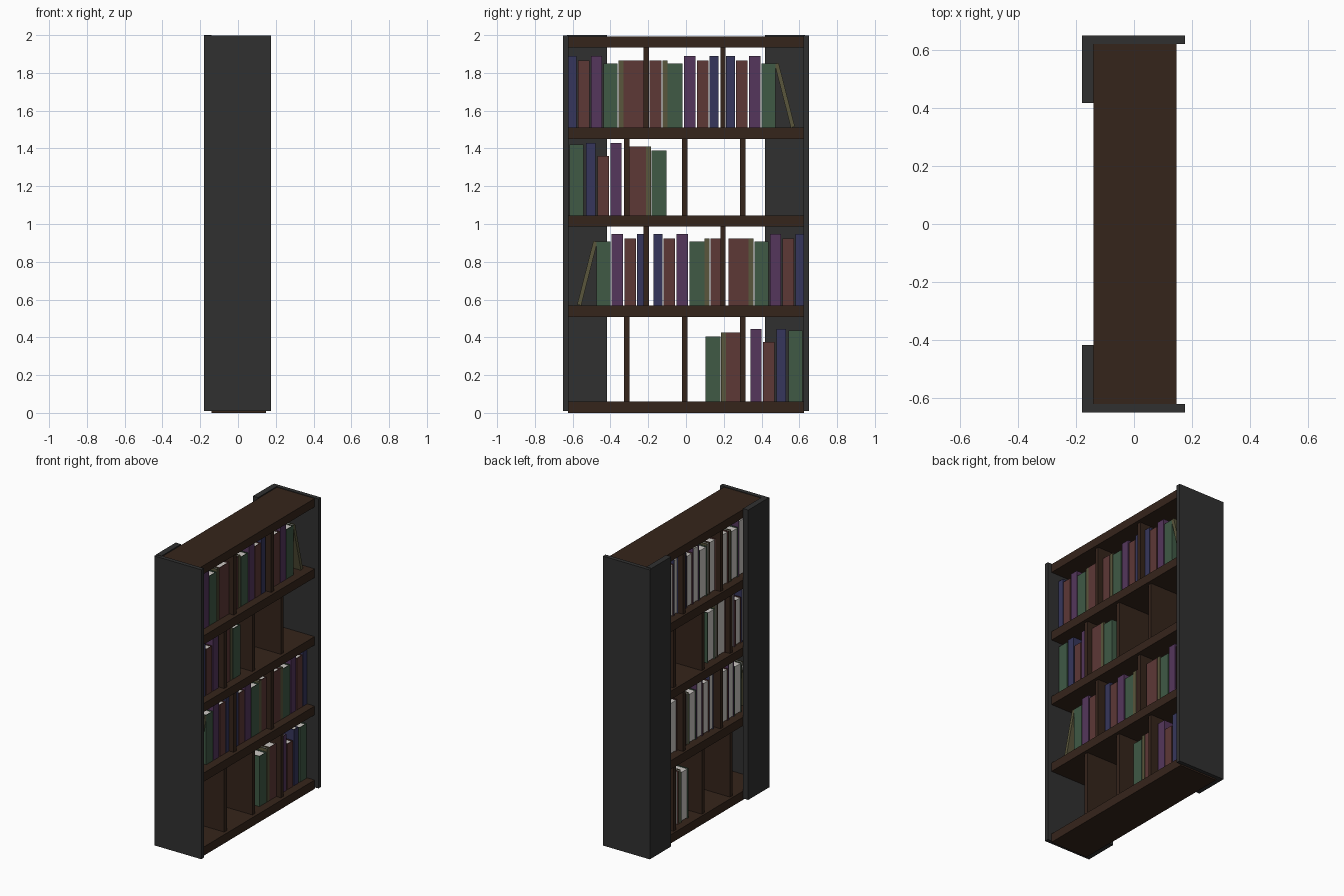
import bpy, bmesh
from math import radians
from mathutils import Matrix, Vector

if "Cube" in bpy.data.objects:
    bpy.data.objects.remove(bpy.data.objects["Cube"])


def material(name, rgb):
    m = bpy.data.materials.new(name)
    m.diffuse_color = (*rgb, 1)
    m.use_nodes = True
    m.node_tree.nodes["Principled BSDF"].inputs["Base Color"].default_value = m.diffuse_color
    return m


DARK = material("dark_panel", (0.03, 0.03, 0.03))
WOOD = material("dark_wood", (0.036, 0.018, 0.011))
PAGES = material("pages", (0.6, 0.58, 0.55))
CLOTH = {
    "red": material("red_cover", (0.11, 0.04, 0.037)),
    "green": material("green_cover", (0.05, 0.1, 0.06)),
    "blue": material("blue_cover", (0.037, 0.037, 0.107)),
    "purple": material("purple_cover", (0.09, 0.037, 0.107)),
    "olive": material("olive_cover", (0.1, 0.093, 0.045)),
}


def add_box(bm, lo, hi, slot=0):
    lo, hi = Vector(lo), Vector(hi)
    m = Matrix.Translation((lo + hi) / 2) @ Matrix.Diagonal((*(hi - lo), 1))
    verts = bmesh.ops.create_cube(bm, size=1, matrix=m)["verts"]
    for f in {f for v in verts for f in v.link_faces}:
        f.material_index = slot


def finish(bm, name, mats):
    bmesh.ops.recalc_face_normals(bm, faces=bm.faces)
    me = bpy.data.meshes.new(name)
    bm.to_mesh(me)
    bm.free()
    for m in mats:
        me.materials.append(m)
    ob = bpy.data.objects.new(name, me)
    bpy.context.collection.objects.link(ob)
    return ob


def box(name, lo, hi, mat):
    bm = bmesh.new()
    add_box(bm, lo, hi)
    return finish(bm, name, [mat])


def book(color, y0, y1, z, h, side, lean=0):
    """Cover boards and spine around a slightly smaller page block."""
    w, c, xf, xb = y1 - y0, 0.004, 0.09, -0.09
    bm = bmesh.new()
    add_box(bm, (xb, 0, 0), (xf, c, h))
    add_box(bm, (xb, w - c, 0), (xf, w, h))
    add_box(bm, (xf - c, c, 0), (xf, w - c, h))
    add_box(bm, (xb + 0.005, c, 0.005), (xf - c, w - c, h - 0.006), 1)
    bm.transform(Matrix.Translation((0, y0, z)) @ Matrix.Rotation(radians(lean), 4, 'X'))
    if side < 0:
        bm.transform(Matrix.Diagonal((1, -1, 1, 1)))
    finish(bm, color + "_book", [CLOTH[color], PAGES])


# Side panels and the back flanges
for s, label in ((-1, "near"), (1, "far")):
    ya, yb = sorted((s * 0.622, s * 0.65))
    box(label + "_side_panel", (-0.18, ya, 0.01), (0.176, yb, 1.997), DARK)
    ya, yb = sorted((s * 0.418, s * 0.63))
    box(label + "_back_flange", (-0.18, ya, 0.01), (-0.14, yb, 2.0), DARK)

# Shelves
levels = [(0.0, 0.06), (0.508, 0.568), (0.987, 1.045), (1.45, 1.51), (1.935, 1.993)]
for z0, z1 in levels:
    box("shelf", (-0.14, -0.624, z0), (0.147, 0.624, z1), WOOD)

# Upright dividers, alternating three and two per row
for i in range(4):
    for y in ((-0.314, -0.007, 0.301) if i % 2 == 0 else (-0.211, 0.196)):
        box("divider", (-0.125, y - 0.014, levels[i][1]),
            (0.125, y + 0.014, levels[i + 1][0]), WOOD)

# Books: colour, start, end, height
full_row = [
    ("blue", -0.627, -0.579, .38), ("red", -0.573, -0.511, .355),
    ("purple", -0.503, -0.445, .38), ("green", -0.437, -0.362, .34),
    ("olive", -0.357, -0.332, .355), ("red", -0.330, -0.226, .355),
    ("red", -0.194, -0.129, .355), ("olive", -0.125, -0.099, .355),
    ("green", -0.097, -0.019, .34), ("purple", -0.011, 0.050, .38),
    ("red", 0.058, 0.119, .355), ("blue", 0.124, 0.172, .38),
    ("blue", 0.213, 0.259, .38), ("red", 0.264, 0.325, .355),
    ("purple", 0.333, 0.394, .38), ("green", 0.400, 0.474, .34),
]
part_row = [
    ("green", -0.616, -0.542, .375), ("blue", -0.529, -0.479, .385),
    ("red", -0.468, -0.408, .315), ("purple", -0.400, -0.341, .385),
    ("red", -0.299, -0.213, .365), ("olive", -0.211, -0.186, .365),
    ("green", -0.182, -0.104, .345),
]
# The lower two rows mirror the upper two
for row, level, side in ((full_row, 3, 1), (part_row, 2, 1), (full_row, 1, -1), (part_row, 0, -1)):
    z = levels[level][1]
    for color, y0, y1, h in row:
        book(color, y0, y1, z, h, side)
    if row is full_row:
        book("olive", 0.555, 0.577, z, 0.348, side, lean=14.3)
